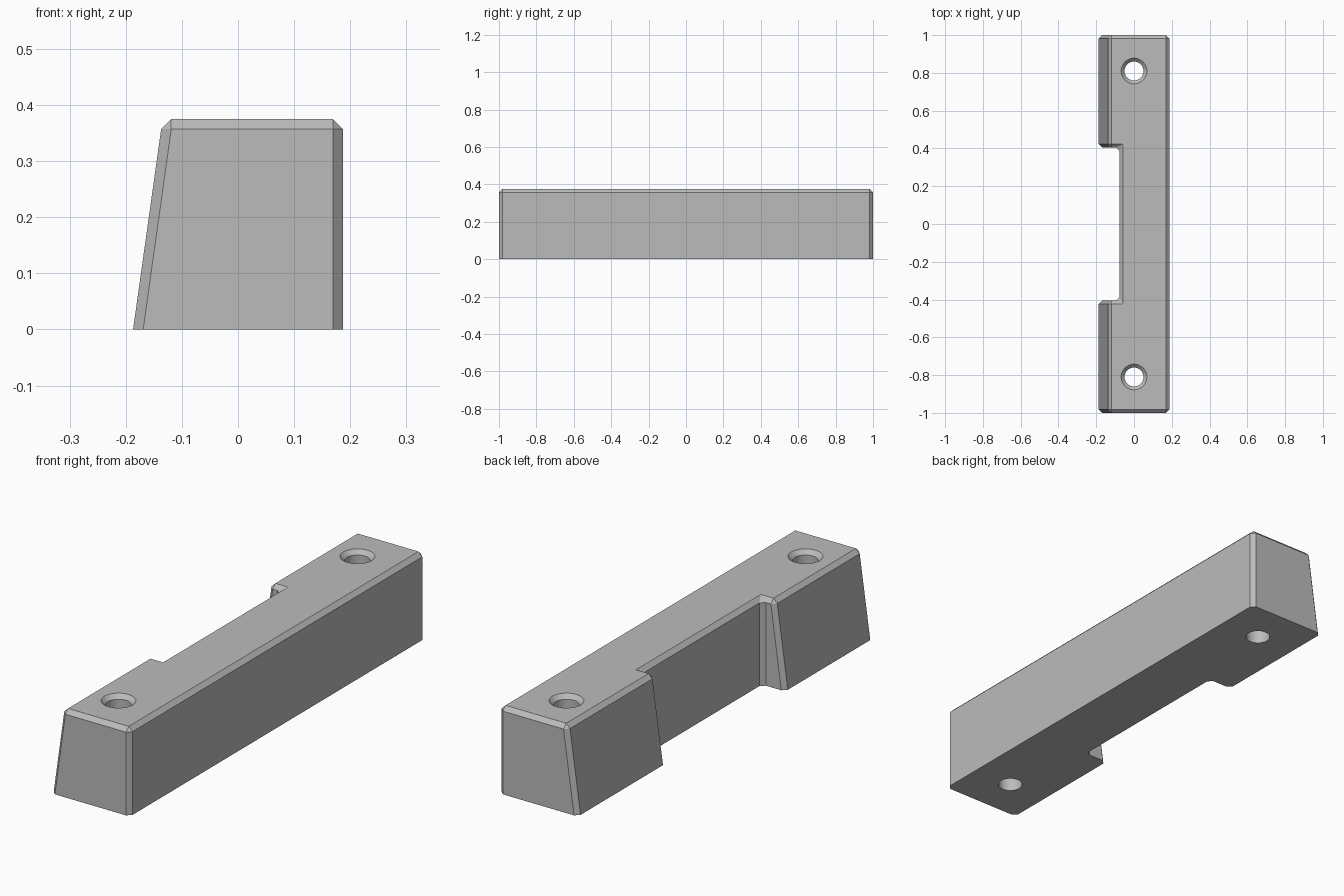
import bpy, bmesh, math
from mathutils import Vector

cube = bpy.data.objects.get("Cube")
if cube:
    bpy.data.objects.remove(cube, do_unlink=True)

CHAMFER = 0.018
HEIGHT = 0.375
RIGHT, NOTCH, NOTCH_END = 0.187, -0.077, 0.405
HOLE_Y, HOLE_R = 0.81, 0.05

grey = bpy.data.materials.new("grey")
grey.use_nodes = True
colour = (0.5, 0.5, 0.5, 1)
grey.diffuse_color = colour
grey.node_tree.nodes["Principled BSDF"].inputs["Base Color"].default_value = colour


def corners(left):
    """Sharp plan outline, counter-clockwise, for a given outer x of the grip."""
    return [Vector(p) for p in (
        (RIGHT, -1), (RIGHT, 1), (left, 1), (left, NOTCH_END),
        (NOTCH, NOTCH_END), (NOTCH, -NOTCH_END), (left, -NOTCH_END), (left, -1))]


def directions(pts, i):
    return ((pts[i] - pts[i - 1]).normalized(),
            (pts[(i + 1) % len(pts)] - pts[i]).normalized())


def chamfered_ring(bm, left, z):
    pts, ring = corners(left), []
    for i, p in enumerate(pts):
        into, out = directions(pts, i)
        for q in (p - into * CHAMFER, p + out * CHAMFER):
            ring.append(bm.verts.new((q.x, q.y, z)))
    return ring


def inset_ring(bm, left, z):
    pts, ring = corners(left), []
    for i, p in enumerate(pts):
        a, b = directions(pts, i)
        q = p + CHAMFER * Vector((-a.y - b.y, a.x + b.x))
        ring.append(bm.verts.new((q.x, q.y, z)))
    return ring


def finish(bm, name):
    bmesh.ops.recalc_face_normals(bm, faces=bm.faces)
    mesh = bpy.data.meshes.new(name)
    bm.to_mesh(mesh)
    bm.free()
    mesh.materials.append(grey)
    obj = bpy.data.objects.new(name, mesh)
    bpy.context.collection.objects.link(obj)
    return obj


# Bar with sloped outer side, chamfered corners and a side notch
bm = bmesh.new()
base = chamfered_ring(bm, -0.187, 0)
shoulder = chamfered_ring(bm, -0.137, HEIGHT - CHAMFER)
top = inset_ring(bm, -0.137, HEIGHT)
n = len(base)
bm.faces.new(base[::-1])
bm.faces.new(top)
for i in range(n):
    j = (i + 1) % n
    bm.faces.new((base[i], base[j], shoulder[j], shoulder[i]))
for i in range(len(top)):
    k = (i + 1) % len(top)
    bm.faces.new((shoulder[2 * i], shoulder[2 * i + 1], top[i]))
    bm.faces.new((shoulder[2 * i + 1], shoulder[2 * k], top[k], top[i]))
handle = finish(bm, "handle_bar")

# Screw holes with a countersunk rim, one near each end
profile = [(HOLE_R, -0.1), (HOLE_R, HEIGHT - CHAMFER),
           (HOLE_R + 2 * CHAMFER, HEIGHT + CHAMFER)]
for side in (-1, 1):
    bm = bmesh.new()
    rings = [[bm.verts.new((r * math.cos(a), side * HOLE_Y + r * math.sin(a), z))
              for a in (math.tau * s / 48 for s in range(48))] for r, z in profile]
    bm.faces.new(rings[0][::-1])
    bm.faces.new(rings[-1])
    for low, high in zip(rings, rings[1:]):
        for s in range(48):
            t = (s + 1) % 48
            bm.faces.new((low[s], low[t], high[t], high[s]))
    cutter = finish(bm, "hole_cutter")
    cutter.hide_render = True
    mod = handle.modifiers.new("screw_hole", 'BOOLEAN')
    mod.operation, mod.solver, mod.object = 'DIFFERENCE', 'EXACT', cutter
    bpy.context.view_layer.objects.active = handle
    bpy.ops.object.modifier_apply(modifier=mod.name)
    bpy.data.objects.remove(cutter, do_unlink=True)

bpy.ops.object.select_all(action='DESELECT')
handle.select_set(True)
bpy.context.view_layer.objects.active = handle
bpy.ops.object.shade_smooth_by_angle(angle=math.radians(20))
